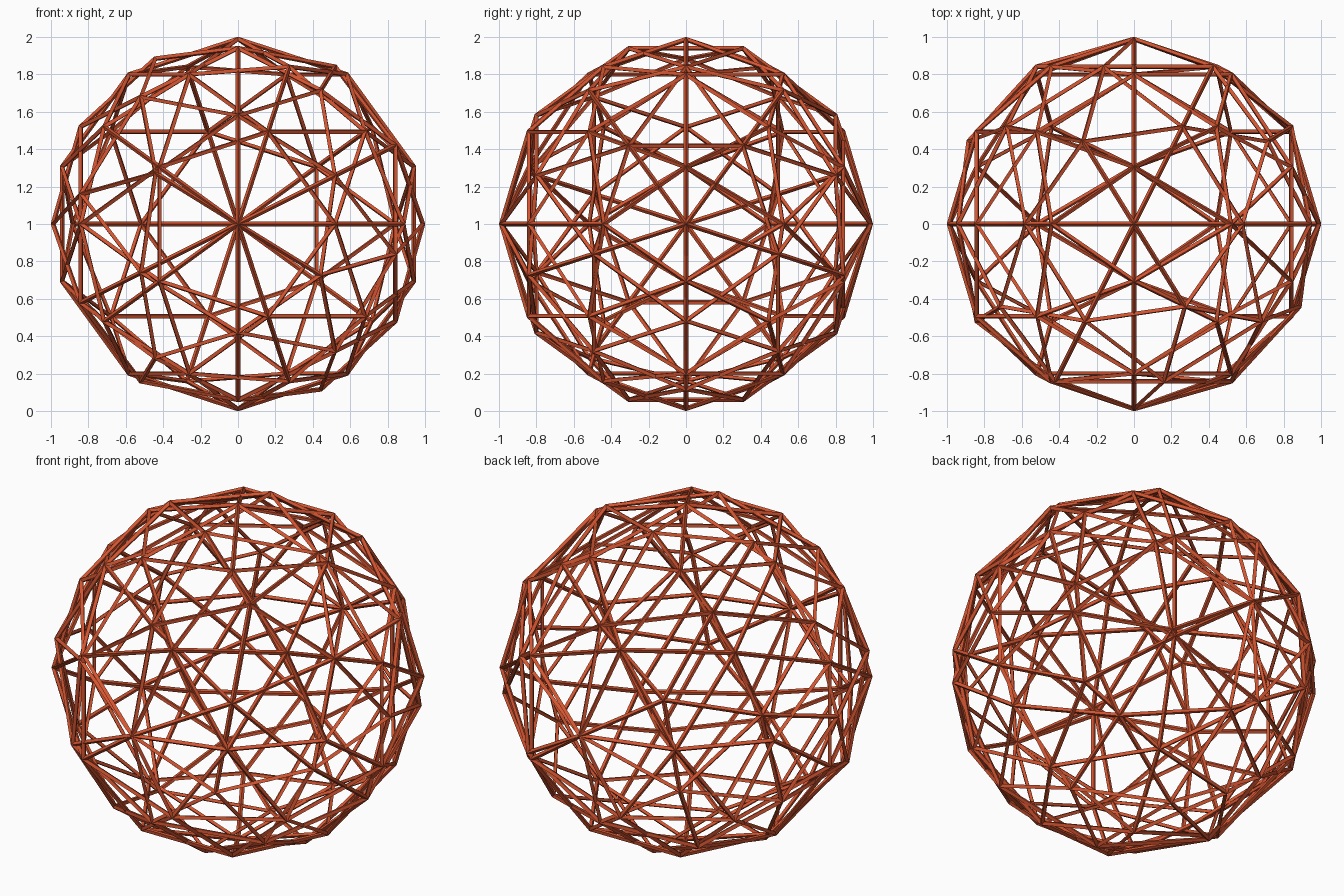
import bpy
from math import radians

if "Cube" in bpy.data.objects:
    bpy.data.objects.remove(bpy.data.objects["Cube"])

RADIUS = 0.987
STRUT = 0.026

red = bpy.data.materials.new("strut_red")
red.diffuse_color = (0.65, 0.09, 0.03, 1)
red.use_nodes = True
red.node_tree.nodes["Principled BSDF"].inputs["Base Color"].default_value = red.diffuse_color


def geodesic_cage(name, rotation):
    # Frequency-two geodesic sphere turned into diamond-section struts
    bpy.ops.mesh.primitive_ico_sphere_add(subdivisions=2, radius=RADIUS,
                                          location=(0, 0, 1), rotation=rotation)
    cage = bpy.context.object
    cage.name = name
    cage.data.materials.append(red)
    wire = cage.modifiers.new("struts", 'WIREFRAME')
    wire.thickness = STRUT
    wire.offset = 0
    wire.use_even_offset = True
    wire.use_replace = True
    return cage


# Two interlocked cages, one with its poles front to back, one left to right
geodesic_cage("cage_poles_front_back", (radians(90), 0, 0))
geodesic_cage("cage_poles_left_right", (0, radians(90), 0))
